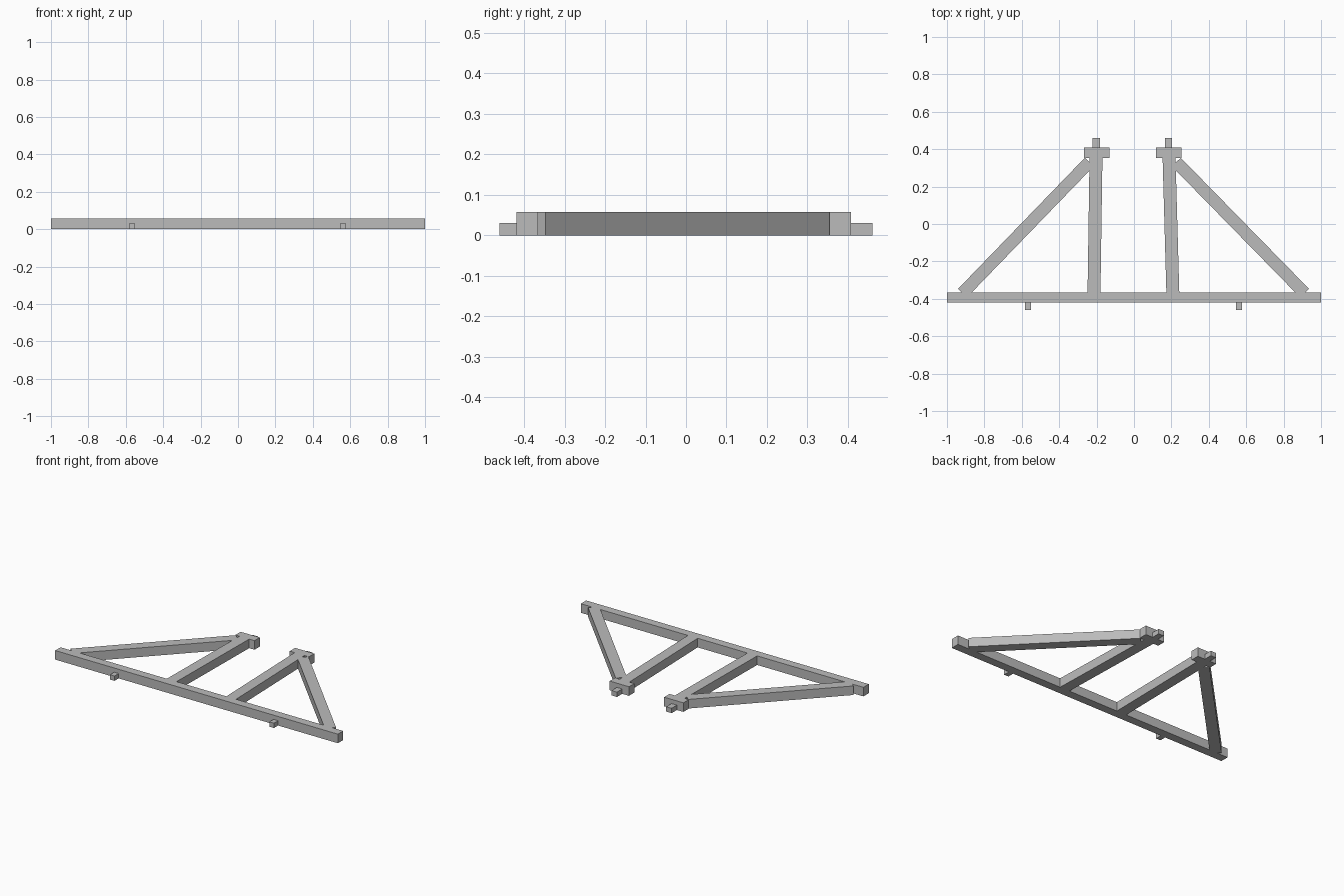
import bpy
from mathutils import Vector

cube = bpy.data.objects.get("Cube")
if cube:
    bpy.data.objects.remove(cube, do_unlink=True)

HEIGHT = 0.058
TAB_HEIGHT = 0.031

grey = bpy.data.materials.new("plain grey")
grey.use_nodes = True
colour = (0.5, 0.5, 0.5, 1)
grey.diffuse_color = colour
grey.node_tree.nodes["Principled BSDF"].inputs["Base Color"].default_value = colour


def prism(name, outline, height):
    """Extrude a counter-clockwise outline up from the ground."""
    n = len(outline)
    verts = [(x, y, z) for z in (0, height) for x, y in outline]
    faces = [tuple(reversed(range(n))), tuple(range(n, 2 * n))]
    faces += [(i, (i + 1) % n, (i + 1) % n + n, i + n) for i in range(n)]
    mesh = bpy.data.meshes.new(name)
    mesh.from_pydata(verts, [], faces)
    mesh.materials.append(grey)
    obj = bpy.data.objects.new(name, mesh)
    bpy.context.collection.objects.link(obj)
    return obj


def block(name, x0, x1, y0, y1, height=HEIGHT):
    return prism(name, [(x0, y0), (x1, y0), (x1, y1), (x0, y1)], height)


def beam(name, start, end, width):
    """Square-ended beam between two centre points."""
    a, b = Vector(start), Vector(end)
    d = (b - a).normalized()
    side = Vector((-d.y, d.x)) * width / 2
    return prism(name, [a - side, b - side, b + side, a + side], HEIGHT)


# Long front rail
block("front_rail", -1, 1, -0.419, -0.365)

# Each side: leaning post, diagonal brace, end cap and locating tabs
sides = [
    ("right", -1, -0.214, -0.203, -0.199, -0.202, -0.567, -0.941),
    ("left", 1, 0.208, 0.187, 0.186, 0.185, 0.561, 0.936),
]
for side, s, post_foot, post_top, cap_x, tab_x, front_x, brace_x in sides:
    beam(side + "_post", (post_foot, -0.38), (post_top, 0.37), 0.069)
    block(side + "_end_cap", cap_x - 0.068, cap_x + 0.068, 0.354, 0.408)
    block(side + "_back_tab", tab_x - 0.019, tab_x + 0.019, 0.40, 0.461, TAB_HEIGHT)
    block(side + "_front_tab", front_x - 0.016, front_x + 0.016, -0.461, -0.41, TAB_HEIGHT)
    # The brace runs from the rail up to the cap, offset inward from its outer edge
    foot = Vector((brace_x, -0.347))
    top = Vector((cap_x + s * 0.064, 0.354))
    run = (top - foot).normalized()
    inward = Vector((-s * abs(run.y), -abs(run.x))) * 0.033
    beam(side + "_brace", foot + inward, top + inward, 0.066)
